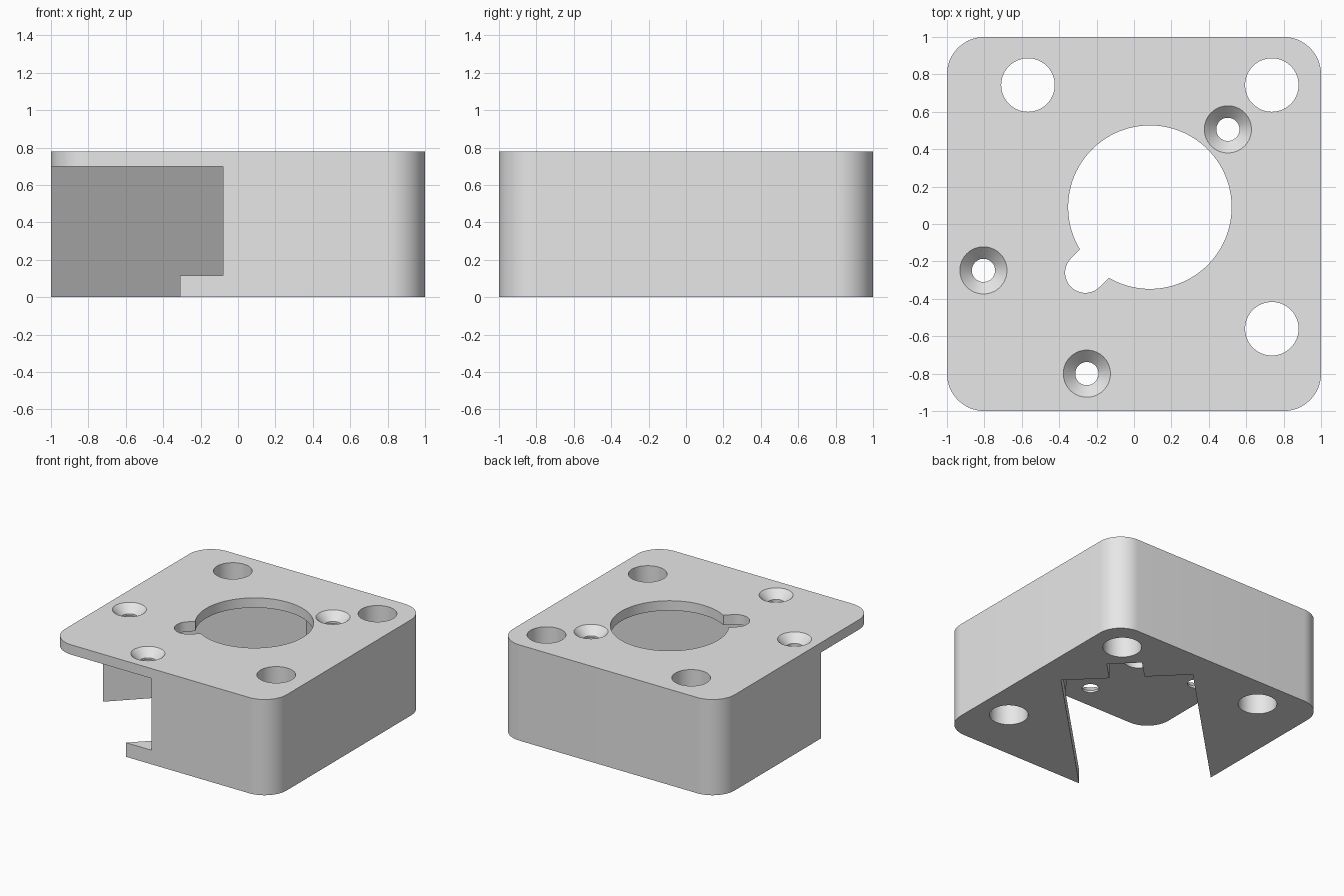
import bpy, bmesh
from math import sin, cos, pi, sqrt, radians

old = bpy.data.objects.get("Cube")
if old:
    bpy.data.objects.remove(old, do_unlink=True)

HEIGHT, PLATE_UNDER, LIP = 0.78, 0.70, 0.115

grey = bpy.data.materials.new("light_grey")
grey.use_nodes = True
grey.diffuse_color = (0.8, 0.8, 0.8, 1)
grey.node_tree.nodes["Principled BSDF"].inputs["Base Color"].default_value = (0.8, 0.8, 0.8, 1)


def arc(cx, cy, r, start, end, steps):
    return [(cx + r * cos(start + (end - start) * i / steps),
             cy + r * sin(start + (end - start) * i / steps)) for i in range(steps + 1)]


def circle(cx, cy, r, steps=72):
    return arc(cx, cy, r, 0, 2 * pi, steps)[:-1]


def loft(name, rings):
    """Closed solid through a stack of (outline, z) rings."""
    bm = bmesh.new()
    loops = [[bm.verts.new((x, y, z)) for x, y in pts] for pts, z in rings]
    n = len(loops[0])
    for a, b in zip(loops, loops[1:]):
        for i in range(n):
            j = (i + 1) % n
            bm.faces.new((a[i], a[j], b[j], b[i]))
    bm.faces.new(loops[0])
    bm.faces.new(loops[-1])
    bmesh.ops.recalc_face_normals(bm, faces=bm.faces)
    mesh = bpy.data.meshes.new(name)
    bm.to_mesh(mesh)
    bm.free()
    obj = bpy.data.objects.new(name, mesh)
    mesh.materials.append(grey)
    bpy.context.collection.objects.link(obj)
    return obj


def prism(name, pts, z0, z1):
    return loft(name, [(pts, z0), (pts, z1)])


def diagonal(pts):
    """Turn (along, across) points onto the block's diagonal."""
    return [((s + t) / sqrt(2), (s - t) / sqrt(2)) for s, t in pts]


# Block with rounded upright corners
outline = []
for k, (sx, sy) in enumerate([(1, 1), (-1, 1), (-1, -1), (1, -1)]):
    outline += arc(0.8 * sx, 0.8 * sy, 0.2, k * pi / 2, (k + 1) * pi / 2, 16)
block = prism("mount_block", outline, 0, HEIGHT)

cutters = []

# Diagonal pocket with a screw notch at its inner end, open at one corner
SIDE, END, NOTCH, NOTCH_END, WIDE = 0.488, 0.601, 0.13, 0.81, 0.65


def pocket(right_side):
    return diagonal([(-2, -SIDE), (END, -SIDE), (END, -NOTCH), (NOTCH_END, -NOTCH),
                     (NOTCH_END, NOTCH), (END, NOTCH), (END, right_side), (-2, right_side)])


cutters.append(prism("pocket_cutter", pocket(SIDE), -0.1, PLATE_UNDER))

# Undercut that leaves a lip along one side of the pocket
undercut = diagonal([(-2, 0), (END, 0), (END, WIDE), (-2, WIDE)])
cutters.append(prism("undercut_cutter", undercut, LIP, PLATE_UNDER))

# Centre bore and its round-ended key slot
cutters.append(prism("bore_cutter", circle(0.085, 0.09, 0.437, 128), 0.6, 0.9))
slot = diagonal(arc(-0.368, 0, 0.108, pi / 2, 3 * pi / 2, 32) + [(0, -0.108), (0, 0.108)])
cutters.append(prism("key_slot_cutter", slot, 0.6, 0.9))

# Corner through holes
for x, y in [(0.737, 0.743), (0.737, -0.56), (-0.567, 0.743)]:
    cutters.append(prism("corner_hole_cutter", circle(x, y, 0.143), -0.1, 0.9))

# Countersunk screw holes
for x, y in [(-0.805, -0.248), (-0.252, -0.8), (0.502, 0.506)]:
    narrow, wide = circle(x, y, 0.062), circle(x, y, 0.226)
    cutters.append(loft("screw_hole_cutter",
                        [(narrow, 0.6), (narrow, HEIGHT - 0.064), (wide, HEIGHT + 0.1)]))

# Apply the cuts and remove the cutters
bpy.context.view_layer.objects.active = block
for cutter in cutters:
    cutter.hide_render = True
    mod = block.modifiers.new("cut", "BOOLEAN")
    mod.operation, mod.solver, mod.object = "DIFFERENCE", "EXACT", cutter
    bpy.ops.object.modifier_apply(modifier=mod.name)
    bpy.data.objects.remove(cutter, do_unlink=True)

# Smooth the curved walls, keep the edges sharp
bpy.ops.object.select_all(action="DESELECT")
block.select_set(True)
bpy.ops.object.shade_smooth_by_angle(angle=radians(30))
